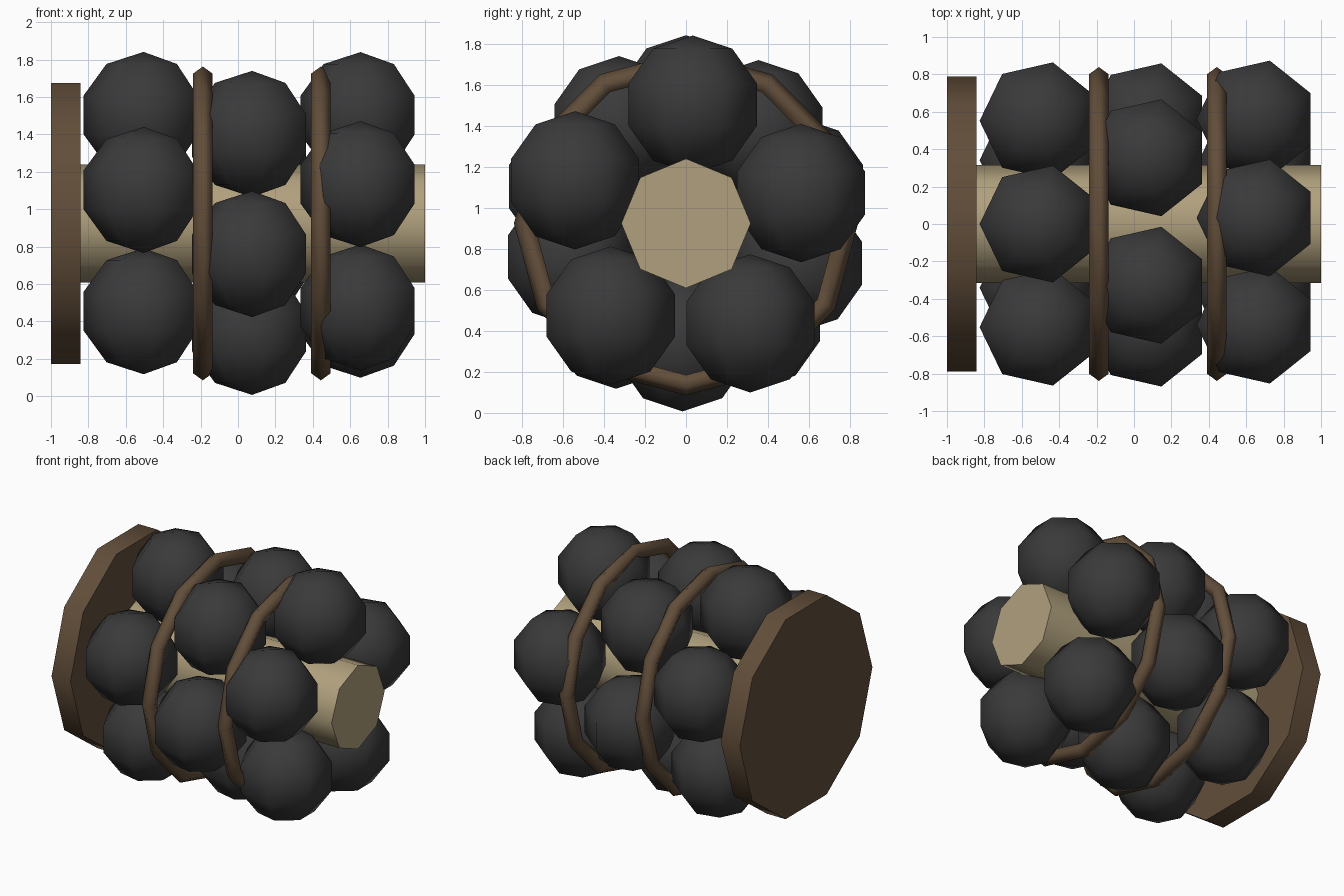
import bpy
import math

if "Cube" in bpy.data.objects:
    bpy.data.objects.remove(bpy.data.objects["Cube"], do_unlink=True)

AXIS_Z = 0.924
SIDEWAYS = (0, math.pi / 2, 0)  # turns a z-axis primitive onto x


def material(name, rgb):
    mat = bpy.data.materials.new(name)
    mat.use_nodes = True
    mat.diffuse_color = (*rgb, 1)
    bsdf = mat.node_tree.nodes["Principled BSDF"]
    bsdf.inputs["Base Color"].default_value = (*rgb, 1)
    bsdf.inputs["Roughness"].default_value = 0.9
    return mat


charcoal = material("charcoal", (0.042, 0.042, 0.042))
brown = material("dark brown", (0.122, 0.076, 0.042))
tan = material("tan wood", (0.434, 0.352, 0.205))


def finish(name, mat, sharp_caps=False):
    obj = bpy.context.object
    obj.name = obj.data.name = name
    obj.data.materials.append(mat)
    if sharp_caps:
        bpy.ops.object.shade_smooth_by_angle(angle=math.radians(60))
    else:
        bpy.ops.object.shade_smooth()
    return obj


def rod(name, sides, radius, x0, x1, mat):
    bpy.ops.mesh.primitive_cylinder_add(
        vertices=sides, radius=radius, depth=x1 - x0,
        location=((x0 + x1) / 2, 0, AXIS_Z), rotation=SIDEWAYS)
    return finish(name, mat, sharp_caps=True)


# Central pole and end plate
rod("core_pole", 8, 0.3155, -0.92, 1.0, tan)
rod("end_plate", 10, 0.789, -1.0, -0.843, brown)

# One low-poly ball mesh, with an equator corner pointing to -x
bpy.ops.mesh.primitive_uv_sphere_add(segments=7, ring_count=5, radius=0.337)
first_ball = finish("ball", charcoal)
ball_mesh = first_ball.data
corner = max(ball_mesh.vertices, key=lambda v: math.hypot(v.co.x, v.co.y)).co
turn = math.pi - math.atan2(corner.y, corner.x)
bpy.data.objects.remove(first_ball, do_unlink=True)

# Three rings of five balls, each ring twisted further than the last
for ring, side in enumerate(("left", "middle", "right")):
    for i in range(5):
        a = math.pi / 2 + 0.6 * ring + math.tau * i / 5
        ball = bpy.data.objects.new(f"ball_ring_{ring + 1}_{i + 1}", ball_mesh)
        ball.location = (-0.505 + 0.58 * ring, 0.58 * math.cos(a),
                         AXIS_Z + 0.58 * math.sin(a))
        ball.rotation_euler.z = turn
        bpy.context.collection.objects.link(ball)

# Rope hoops between the rings
for i, x in enumerate((-0.188, 0.443)):
    bpy.ops.mesh.primitive_torus_add(
        major_segments=12, minor_segments=5, major_radius=0.784,
        minor_radius=0.055, location=(x, 0, AXIS_Z), rotation=SIDEWAYS)
    finish(f"rope_hoop_{i + 1}", brown)
